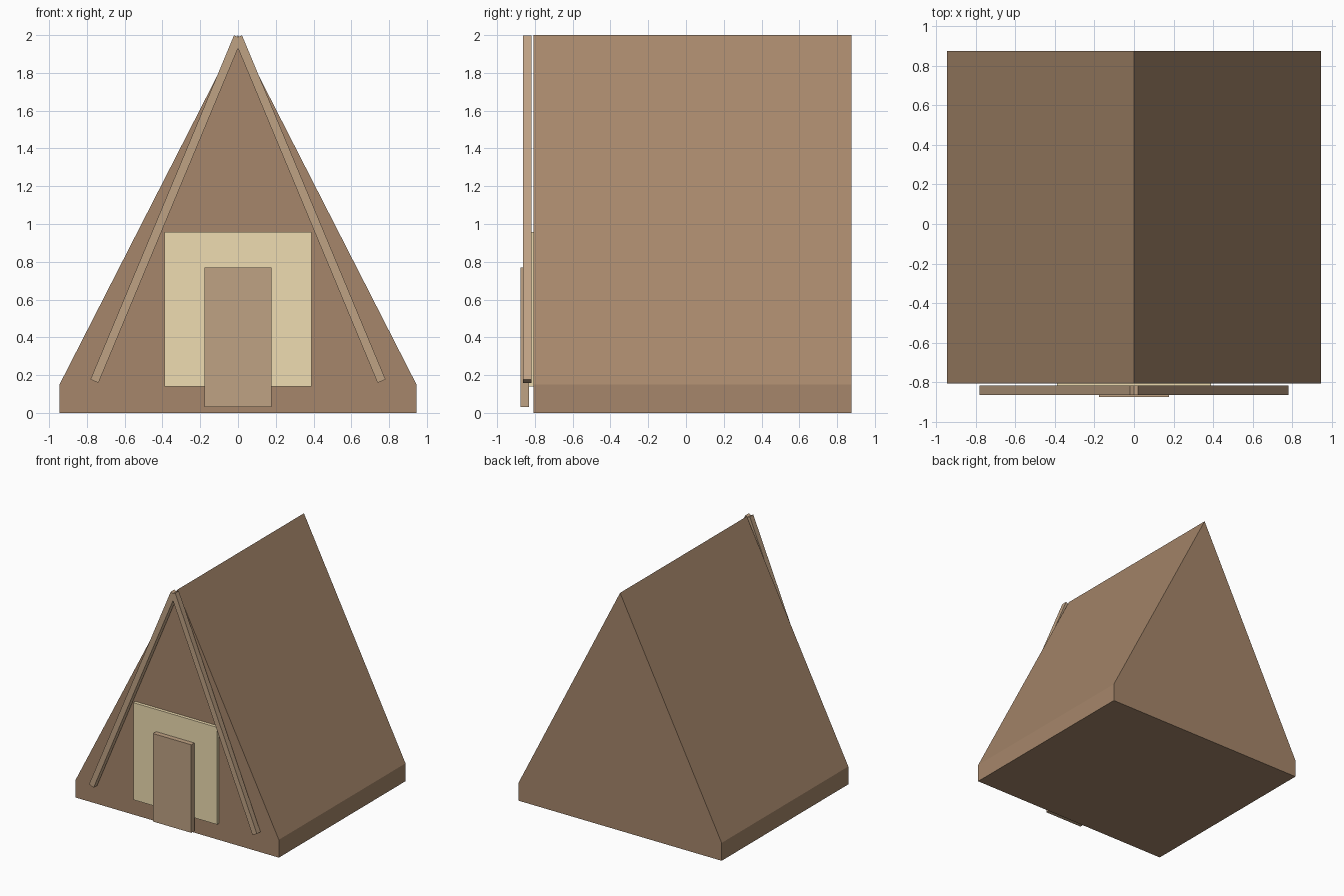
import bpy, bmesh
from mathutils import Vector

if "Cube" in bpy.data.objects:
    bpy.data.objects.remove(bpy.data.objects["Cube"])


def material(name, rgb):
    m = bpy.data.materials.new(name)
    m.diffuse_color = (*rgb, 1)
    m.use_nodes = True
    m.node_tree.nodes["Principled BSDF"].inputs["Base Color"].default_value = m.diffuse_color
    return m


brown = material("dark_wood", (0.38, 0.24, 0.145))
light = material("light_wood", (0.52, 0.36, 0.23))
cream = material("cream_panel", (0.86, 0.72, 0.44))


def extrude_profile(name, points, y0, y1, mat):
    """Extrude an x-z outline from y0 (front) to y1 (back)."""
    bm = bmesh.new()
    face = bm.faces.new([bm.verts.new((x, y0, z)) for x, z in points])
    ret = bmesh.ops.extrude_face_region(bm, geom=[face])
    verts = [g for g in ret["geom"] if isinstance(g, bmesh.types.BMVert)]
    bmesh.ops.translate(bm, verts=verts, vec=(0, y1 - y0, 0))
    bmesh.ops.recalc_face_normals(bm, faces=bm.faces)
    mesh = bpy.data.meshes.new(name)
    bm.to_mesh(mesh)
    bm.free()
    mesh.materials.append(mat)
    obj = bpy.data.objects.new(name, mesh)
    bpy.context.collection.objects.link(obj)
    return obj


def rect(hw, z0, z1):
    return [(-hw, z0), (hw, z0), (hw, z1), (-hw, z1)]


def bar(a, b, width):
    """Rectangle of the given width around the line a-b."""
    a, b = Vector(a), Vector(b)
    d = (b - a).normalized() * width / 2
    n = Vector((-d.y, d.x))
    return [a + n, a - n, b - n, b + n]


# Steep-roofed cabin body
extrude_profile("cabin_body",
                [(-0.945, 0), (0.945, 0), (0.945, 0.15), (0, 2), (-0.945, 0.15)],
                -0.807, 0.876, brown)

# Front wall panel and door
extrude_profile("front_panel", rect(0.39, 0.14, 0.957), -0.834, -0.80, cream)
extrude_profile("door", rect(0.178, 0.03, 0.77), -0.876, -0.83, light)

# Gable beams crossing at the peak
for side, label in ((-1, "left"), (1, "right")):
    extrude_profile(f"gable_beam_{label}",
                    bar((side * 0.76, 0.168), (0, 1.99), 0.046),
                    -0.864, -0.817, light)
